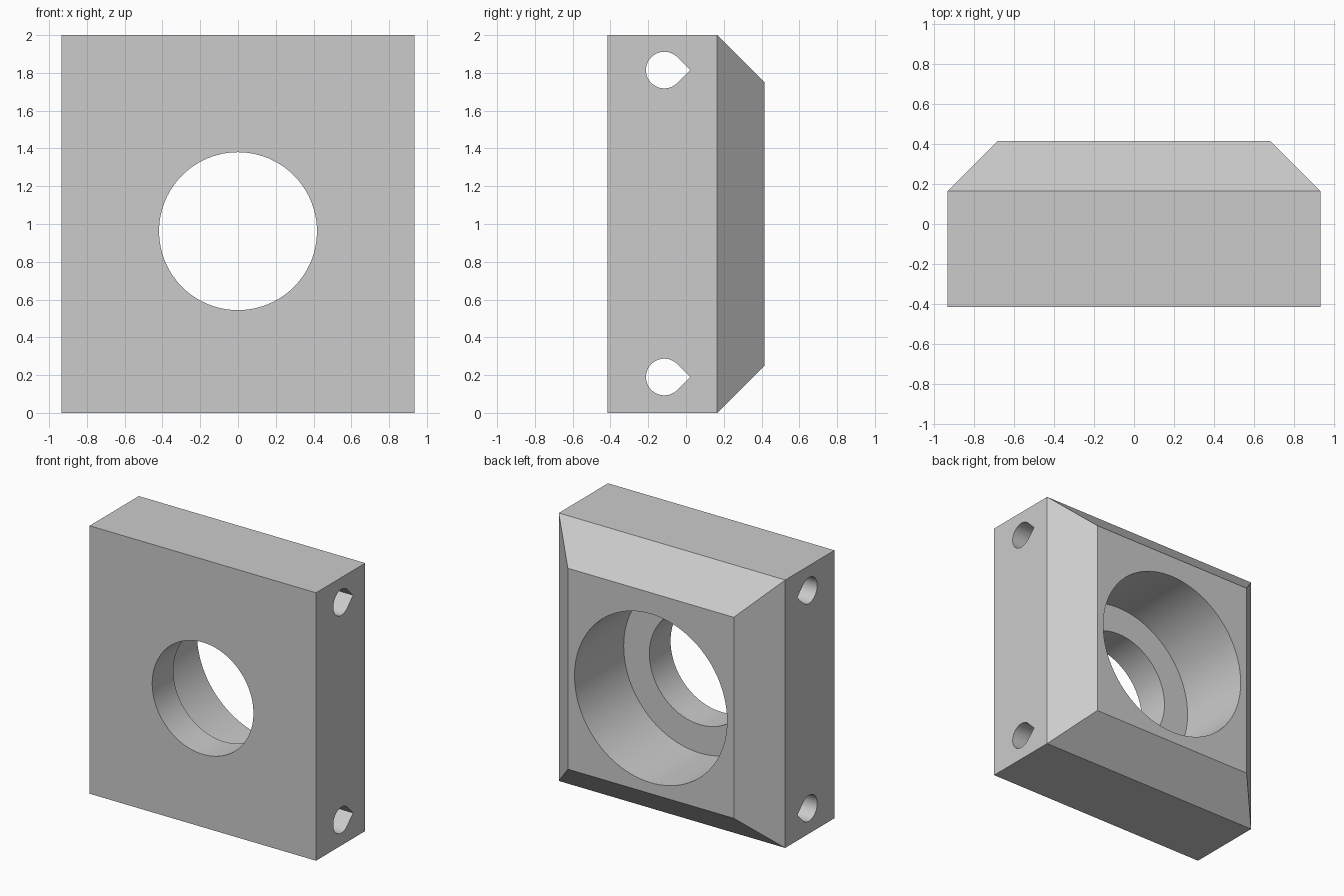
import bpy, bmesh
from math import radians, sin, cos, pi, sqrt
from mathutils import Vector

cube = bpy.data.objects.get("Cube")
if cube:
    bpy.data.objects.remove(cube, do_unlink=True)

HALF_W, HEIGHT, HALF_D, CHAMFER = 0.935, 2.0, 0.415, 0.25
BORE_Z = 0.962

grey = bpy.data.materials.new("plain_grey")
grey.use_nodes = True
COLOUR = (0.6, 0.6, 0.6, 1)
grey.diffuse_color = COLOUR
grey.node_tree.nodes["Principled BSDF"].inputs["Base Color"].default_value = COLOUR


def loft(name, rings):
    """Closed solid through a series of equal-length point rings."""
    bm = bmesh.new()
    loops = [[bm.verts.new(p) for p in ring] for ring in rings]
    n = len(loops[0])
    for a, b in zip(loops, loops[1:]):
        for i in range(n):
            j = (i + 1) % n
            bm.faces.new((a[i], a[j], b[j], b[i]))
    bm.faces.new(loops[0])
    bm.faces.new(loops[-1])
    bmesh.ops.recalc_face_normals(bm, faces=bm.faces)
    mesh = bpy.data.meshes.new(name)
    bm.to_mesh(mesh)
    bm.free()
    mesh.materials.append(grey)
    obj = bpy.data.objects.new(name, mesh)
    bpy.context.collection.objects.link(obj)
    return obj


def rectangle(y, inset):
    w, lo, hi = HALF_W - inset, inset, HEIGHT - inset
    return [(-w, y, lo), (w, y, lo), (w, y, hi), (-w, y, hi)]


def bore(name, radius, y0, y1, sides=96):
    ring = [(radius * cos(2 * pi * i / sides), radius * sin(2 * pi * i / sides))
            for i in range(sides)]
    return loft(name, [[(x, y, BORE_Z + z) for x, z in ring] for y in (y0, y1)])


def teardrop(name, y, z, radius, steps=36):
    """Sideways hole: round, with a right-angled point towards the back."""
    ring = [(y + radius * sqrt(2), z)]
    for i in range(steps + 1):
        a = radians(45 + 270 * i / steps)
        ring.append((y + radius * cos(a), z + radius * sin(a)))
    return loft(name, [[(x, py, pz) for py, pz in ring] for x in (-1.2, 1.2)])


# Block with four chamfered back edges
block = loft("bearing_block", [rectangle(-HALF_D, 0),
                               rectangle(HALF_D - CHAMFER, 0),
                               rectangle(HALF_D, CHAMFER)])

# Stepped bore and the two cross holes
cutters = [bore("front_bore", 0.418, -0.6, 0.1),
           bore("back_pocket", 0.63, -0.165, 0.6),
           teardrop("lower_cross_hole", -0.115, 0.19, 0.097),
           teardrop("upper_cross_hole", -0.115, 1.815, 0.097)]

bpy.ops.object.select_all(action='DESELECT')
block.select_set(True)
bpy.context.view_layer.objects.active = block
for cutter in cutters:
    cutter.hide_render = True
    mod = block.modifiers.new(cutter.name, 'BOOLEAN')
    mod.operation = 'DIFFERENCE'
    mod.solver = 'EXACT'
    mod.object = cutter
    bpy.ops.object.modifier_apply(modifier=mod.name)
    bpy.data.objects.remove(cutter, do_unlink=True)

bpy.ops.object.shade_smooth_by_angle(angle=radians(30))
